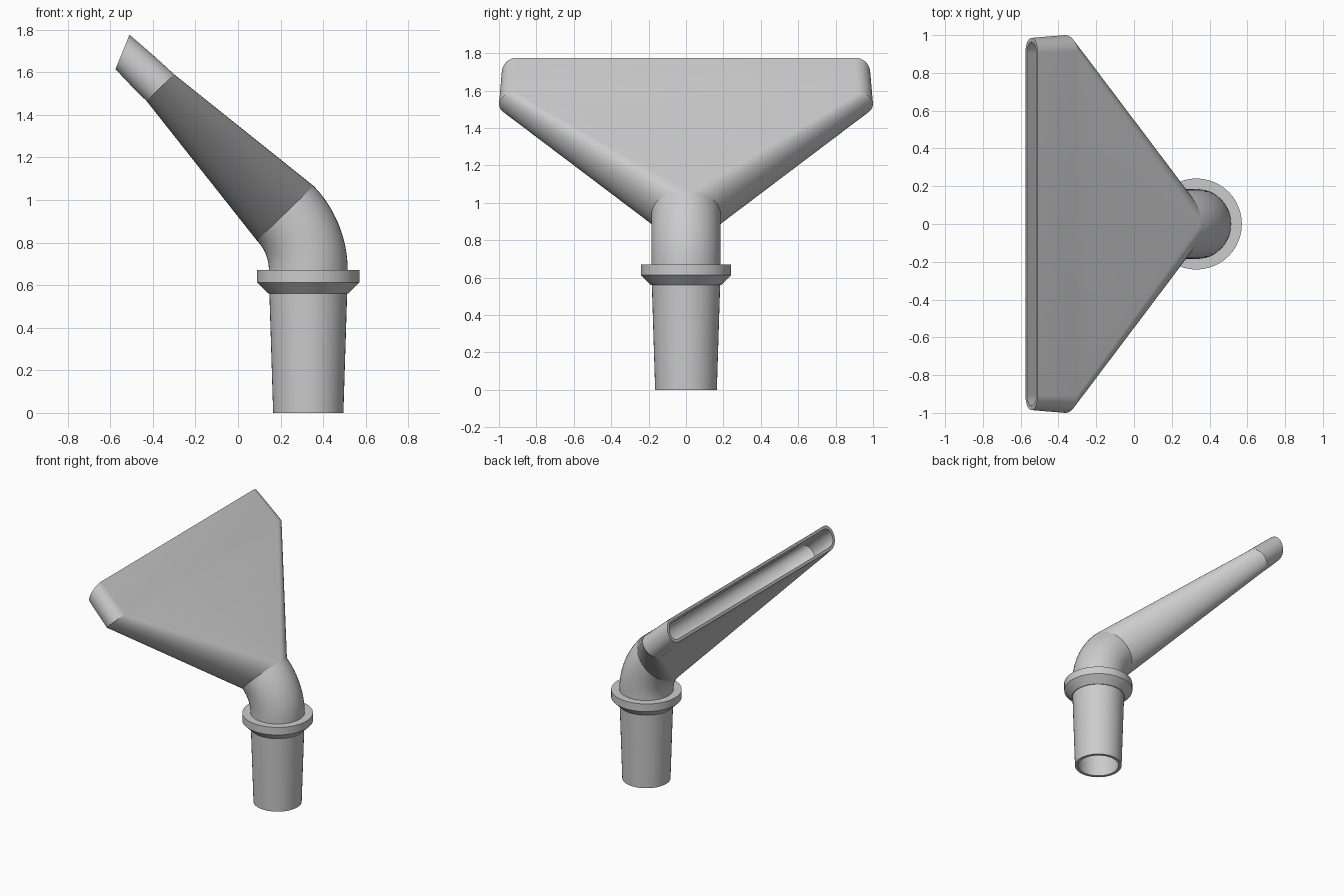
import bpy, bmesh, math
from mathutils import Vector

cube = bpy.data.objects.get("Cube")
if cube:
    bpy.data.objects.remove(cube)

grey = bpy.data.materials.new("plain grey")
grey.use_nodes = True
colour = (0.6, 0.6, 0.6, 1)
grey.diffuse_color = colour
grey.node_tree.nodes["Principled BSDF"].inputs["Base Color"].default_value = colour

HALF = 24      # segments per half round
WALL = 0.022   # shell thickness
AXIS_X = 0.33


def section(x, z, tilt, thick, width, round_y=None):
    """Stadium outline: centre, tilt of its plane, half thickness, half width."""
    return dict(c=Vector((x, 0, z)), tilt=tilt, h=thick, w=width, r=round_y or thick)


def outline(s, inset=0):
    u = Vector((math.cos(s["tilt"]), 0, math.sin(s["tilt"])))
    h, r, flat = s["h"] - inset, s["r"] - inset, s["w"] - s["r"]
    points = []
    for side in (1, -1):
        for i in range(HALF + 1):
            a = math.pi * i / HALF - math.pi / 2
            y = side * (flat + r * math.cos(a))
            points.append(s["c"] + u * (h * side * math.sin(a)) + Vector((0, y, 0)))
    return points


def blend(a, b, steps):
    return [{k: a[k] + (b[k] - a[k]) * (i / steps) for k in a} for i in range(steps + 1)]


def bridge(bm, first, second):
    n = len(first)
    for i in range(n):
        j = (i + 1) % n
        bm.faces.new((first[i], first[j], second[j], second[i]))


def finish(name, bm):
    bmesh.ops.remove_doubles(bm, verts=bm.verts, dist=1e-5)
    bmesh.ops.dissolve_degenerate(bm, edges=bm.edges, dist=1e-6)
    mesh = bpy.data.meshes.new(name)
    bm.to_mesh(mesh)
    bm.free()
    mesh.materials.append(grey)
    obj = bpy.data.objects.new(name, mesh)
    bpy.context.collection.objects.link(obj)
    bpy.ops.object.select_all(action='DESELECT')
    obj.select_set(True)
    bpy.context.view_layer.objects.active = obj
    bpy.ops.object.shade_smooth_by_angle(angle=math.radians(30))


def shell(name, sections, rim_start=False, rim_end=False):
    """Hollow loft with an outer and an inner skin, rims where it is open."""
    bm = bmesh.new()
    outer = [[bm.verts.new(p) for p in outline(s)] for s in sections]
    inner = [[bm.verts.new(p) for p in outline(s, WALL)] for s in sections]
    for k in range(len(sections) - 1):
        bridge(bm, outer[k], outer[k + 1])
        bridge(bm, inner[k + 1], inner[k])
    if rim_start:
        bridge(bm, inner[0], outer[0])
    if rim_end:
        bridge(bm, outer[-1], inner[-1])
    finish(name, bm)


# Tapered plug
plug_low = section(AXIS_X, 0, 0, 0.165, 0.165)
plug_top = section(AXIS_X, 0.67, 0, 0.186, 0.186)
shell("tapered_plug", [plug_low, plug_top], rim_start=True)

# Collar with a bevelled underside
bm = bmesh.new()
rings = [[bm.verts.new(p) for p in outline(section(AXIS_X, z, 0, r, r))]
         for z, r in ((0.56, 0.18), (0.56, 0.187), (0.613, 0.241), (0.67, 0.241), (0.67, 0.18))]
for k in range(len(rings) - 1):
    bridge(bm, rings[k], rings[k + 1])
finish("collar", bm)

# Elbow
BEND, TURN = 0.385, math.radians(44)
elbow = []
for i in range(17):
    a = TURN * i / 16
    elbow.append(section(AXIS_X - BEND * (1 - math.cos(a)), 0.67 + BEND * math.sin(a), a, 0.185, 0.185))
shell("elbow", elbow)

# Flat fan spreading from the elbow
fan_end = section(-0.365, 1.5275, TURN, 0.09, 1.0)
shell("fan", blend(elbow[-1], fan_end, 12))

# Straight lip with a slanted mouth
mouth = section(-0.5425, 1.695, math.radians(68), 0.087, 0.985, 0.08)
shell("mouth_lip", blend(fan_end, mouth, 4), rim_end=True)
